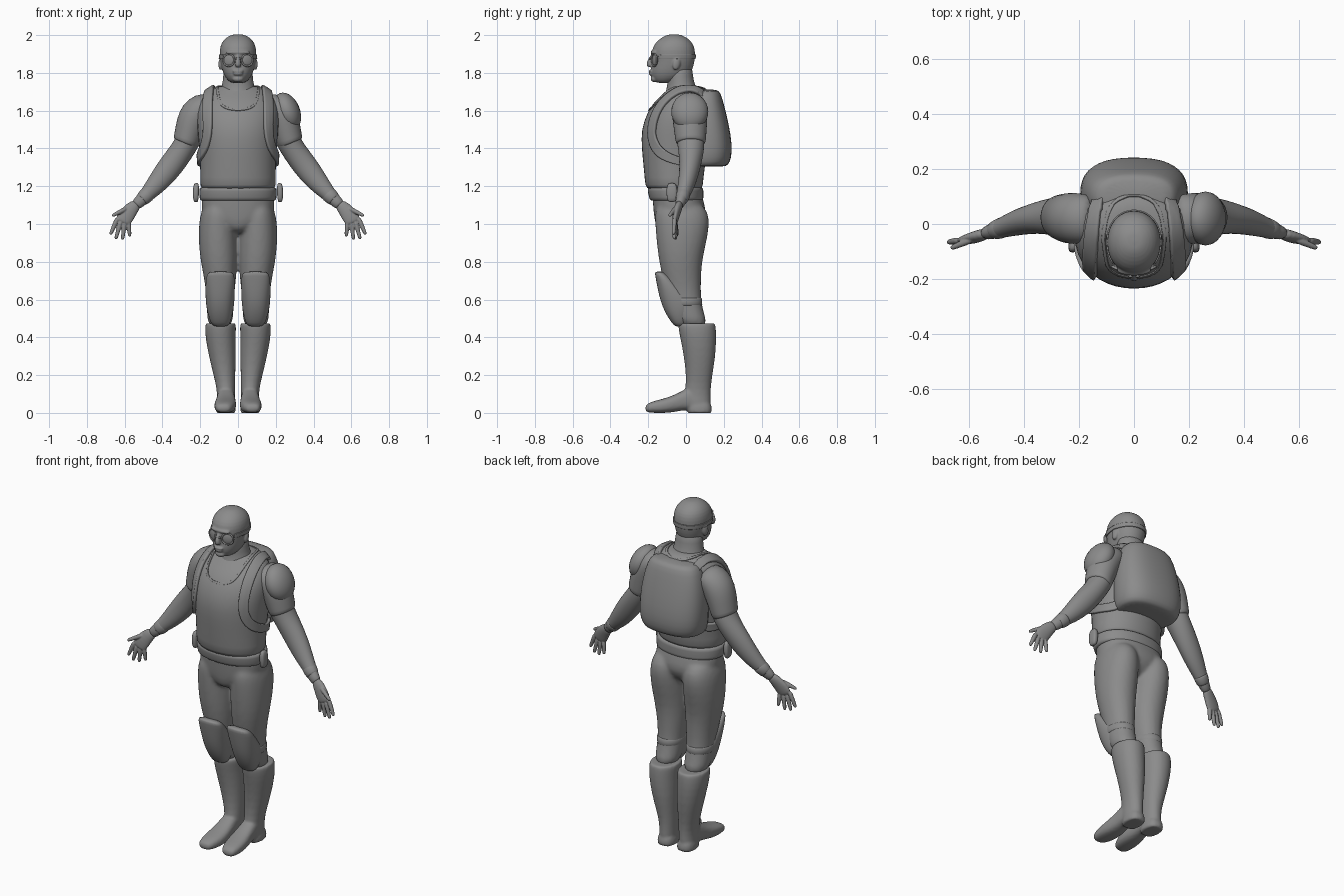
import bpy, bmesh
from math import sin, cos, pi, radians
from mathutils import Vector as V

grey = bpy.data.materials.new("dark_grey")
grey.diffuse_color = (.26, .26, .26, 1)


def ring(c, u, v, a, b, e=2.3, n=20):
    # superellipse cross-section
    f = lambda t: (1 if t > 0 else -1) * abs(t) ** (2 / e)
    return [V(c) + V(u) * a * f(cos(2 * pi * i / n + .01)) + V(v) * b * f(sin(2 * pi * i / n + .01))
            for i in range(n)]


def finish(name, bm, mirror, sub):
    bmesh.ops.recalc_face_normals(bm, faces=bm.faces[:])
    for f in bm.faces:
        f.smooth = True
    me = bpy.data.meshes.new(name)
    bm.to_mesh(me)
    bm.free()
    ob = bpy.data.objects.new(name, me)
    bpy.context.collection.objects.link(ob)
    if mirror:
        ob.modifiers.new("mirror", 'MIRROR').use_mirror_merge = False
    m = ob.modifiers.new("smooth", 'SUBSURF')
    m.levels = m.render_levels = sub
    return ob


def loft(name, rings, mirror=False, sub=1):
    bm = bmesh.new()
    rs = [[bm.verts.new(p) for p in r] for r in rings]
    n = len(rs[0])
    for a, b in zip(rs, rs[1:]):
        for i in range(n):
            bm.faces.new((a[i], a[(i + 1) % n], b[(i + 1) % n], b[i]))
    bm.faces.new(rs[0])
    bm.faces.new(rs[-1])
    return finish(name, bm, mirror, sub)


def column(name, secs, mirror=False, e=2.3):
    # sections: z, centre x, half width, front y, back y
    return loft(name, [ring((cx, (y0 + y1) / 2, z), (1, 0, 0), (0, 1, 0), hx, (y1 - y0) / 2, e)
                       for z, cx, hx, y0, y1 in secs], mirror)


def tube(name, pts, mirror=True, n=16):
    # points: x, y, z, in-plane radius, depth radius
    ps = [V(p[:3]) for p in pts]
    rings = []
    for i, p in enumerate(pts):
        t = (ps[min(i + 1, len(ps) - 1)] - ps[max(i - 1, 0)]).normalized()
        u = t.cross(V((0, 1, 0))).normalized()
        rings.append(ring(ps[i], u, t.cross(u), p[3], p[4], 2, n))
    return loft(name, rings, mirror)


def ribbon(name, pts, centre, w, target, closed=False, mirror=False, thick=.016):
    # flat band laid on the surface of the target
    ps, n = [V(p) for p in pts], len(pts)
    bm = bmesh.new()
    rows = []
    for i, p in enumerate(ps):
        a, b = (ps[i - 1], ps[(i + 1) % n]) if closed else (ps[max(i - 1, 0)], ps[min(i + 1, n - 1)])
        d = (b - a).cross(p - V(centre)).normalized() * w / 2
        rows.append([bm.verts.new(p + d * k) for k in (-1, 0, 1)])
    for i in range(n if closed else n - 1):
        a, b = rows[i], rows[(i + 1) % n]
        for k in (0, 1):
            bm.faces.new((a[k], a[k + 1], b[k + 1], b[k]))
    ob = finish(name, bm, mirror, 2)
    m = ob.modifiers.new("wrap", 'SHRINKWRAP')
    m.target, m.wrap_mode, m.offset = target, 'ABOVE_SURFACE', thick / 3
    m = ob.modifiers.new("thick", 'SOLIDIFY')
    m.thickness, m.offset = thick, 0


def ball(name, loc, scale, rot=(0, 0, 0)):
    bpy.ops.mesh.primitive_uv_sphere_add(segments=24, ring_count=14, radius=1, location=loc,
                                         rotation=[radians(r) for r in rot])
    ob = bpy.context.object
    ob.name, ob.scale = name, scale
    bpy.ops.object.shade_smooth()
    return ob


def fuse(main, others, voxel, steps):
    # melt several parts into one smooth skin
    bpy.ops.object.select_all(action='DESELECT')
    for o in [main] + others:
        o.select_set(True)
    bpy.context.view_layer.objects.active = main
    bpy.ops.object.join()
    m = main.modifiers.new("melt", 'REMESH')
    m.mode, m.voxel_size, m.use_smooth_shade = 'VOXEL', voxel, True
    m = main.modifiers.new("soften", 'SMOOTH')
    m.factor, m.iterations = .5, steps
    return main


# Vest, neck and head
torso = column("vest", [
    (1.185, 0, .196, -.205, .085), (1.19, 0, .203, -.217, .09), (1.3, 0, .202, -.226, .1),
    (1.4, 0, .208, -.237, .12), (1.5, 0, .217, -.24, .13), (1.59, 0, .222, -.208, .13),
    (1.65, 0, .207, -.168, .13), (1.69, 0, .18, -.122, .12), (1.72, 0, .137, -.09, .1),
    (1.735, 0, .09, -.08, .07)], e=2.08)
column("neck", [(1.6, 0, .12, -.15, .09), (1.68, 0, .102, -.115, .075), (1.73, 0, .086, -.098, .05),
                (1.78, 0, .078, -.1, .036), (1.85, 0, .078, -.1, .036)], e=2)
head = column("head", [
    (1.745, 0, .03, -.15, -.08), (1.757, 0, .052, -.17, -.04), (1.785, 0, .074, -.185, .02),
    (1.82, 0, .086, -.187, .037), (1.86, 0, .094, -.179, .047), (1.9, 0, .1, -.185, .051),
    (1.94, 0, .096, -.177, .046), (1.97, 0, .081, -.153, .027), (1.992, 0, .056, -.122, -.004),
    (2.005, 0, .026, -.09, -.035)], e=2.1)
face = [tube("nose", [(0, -.172, 1.9, .01, .01), (0, -.187, 1.87, .012, .014), (0, -.195, 1.845, .017, .02),
                      (0, -.186, 1.832, .017, .014)], False),
        ball("upper_lip", (0, -.183, 1.809), (.03, .015, .008)),
        ball("lower_lip", (0, -.182, 1.795), (.026, .015, .009)),
        ball("chin", (0, -.165, 1.768), (.03, .023, .018)),
        ball("brow", (0, -.168, 1.908), (.065, .02, .012))]
face += [ball("ear", (s * .091, -.05, 1.848), (.012, .021, .034), (-12, 0, s * 15)) for s in (-1, 1)]
fuse(head, face, .005, 3)

# Goggles
for s in (-1, 1):
    bpy.ops.mesh.primitive_torus_add(major_radius=.032, minor_radius=.005, major_segments=28, minor_segments=8,
                                     location=(s * .049, -.168, 1.868), rotation=(pi / 2, 0, s * .4))
    bpy.context.object.name = "goggle_rim"
    bpy.ops.object.shade_smooth()
    ball("goggle_lens", (s * .049, -.164, 1.868), (.032, .01, .032), (0, 0, s * 23))
ball("goggle_bridge", (0, -.19, 1.875), (.022, .006, .006))
ribbon("goggle_strap", [(.1 * cos(t), -.065 + .115 * sin(t), 1.885) for t in
                        [radians(-42 + 264 * i / 24) for i in range(25)]], (0, -.065, 1.885), .024, head, thick=.006)

# Collar, backpack and straps
ribbon("collar", [(.105, 0, 1.72), (.105, -.07, 1.7), (.1, -.13, 1.655), (.083, -.175, 1.612), (0, -.2, 1.598),
                  (-.083, -.175, 1.612), (-.1, -.13, 1.655), (-.105, -.07, 1.7), (-.105, 0, 1.72),
                  (-.08, .08, 1.71), (0, .1, 1.7), (.08, .08, 1.71)], (0, -.03, 1.5), .012, torso, True, thick=.006)
column("backpack", [
    (1.303, 0, .16, -.01, .2), (1.31, 0, .178, -.02, .225), (1.35, 0, .194, -.02, .242),
    (1.42, 0, .2, -.02, .246), (1.53, 0, .196, -.02, .228), (1.63, 0, .178, 0, .203),
    (1.695, 0, .152, .02, .184), (1.714, 0, .125, .05, .165)], e=2.5)
ribbon("pack_strap", [(.145, .15, 1.67), (.15, .1, 1.72), (.155, .03, 1.74), (.158, -.05, 1.715),
                      (.158, -.125, 1.65), (.16, -.18, 1.55), (.165, -.19, 1.46), (.185, -.15, 1.385),
                      (.203, -.07, 1.34), (.206, .02, 1.32), (.19, .09, 1.33)],
       (0, -.03, 1.5), .055, torso, mirror=True, thick=.02)

# Trousers, belt and pouches
pelvis = column("trousers", [(1.2, 0, .19, -.185, .08), (1.13, 0, .193, -.178, .09), (1.07, 0, .198, -.174, .11),
                             (1.02, 0, .17, -.168, .1), (.98, 0, .085, -.158, .07), (.95, 0, .04, -.13, .03)], True)
leg = column("leg", [(1.12, .105, .07, -.15, .08), (1.06, .106, .092, -.168, .12), (1.0, .107, .102, -.165, .127),
                     (.9, .106, .104, -.157, .109), (.8, .101, .098, -.144, .085), (.7, .094, .084, -.122, .08),
                     (.62, .094, .074, -.097, .08), (.55, .094, .071, -.077, .087), (.44, .095, .07, -.032, .13)],
             True, 2.1)
fuse(pelvis, [leg], .011, 6)
column("belt", [(1.122, 0, .198, -.185, .088), (1.125, 0, .205, -.193, .094), (1.158, 0, .208, -.202, .094),
                (1.192, 0, .207, -.207, .094), (1.195, 0, .2, -.198, .088)], e=2.15)
column("belt_pouch", [(1.115, .222, .008, -.09, -.06), (1.13, .224, .016, -.103, -.047),
                      (1.2, .222, .017, -.105, -.045), (1.218, .22, .009, -.09, -.06)], True, 3)

# Knee pads and boots
column("knee_band", [(.565, .095, .07, -.09, .083), (.568, .095, .075, -.095, .089), (.61, .095, .076, -.1, .086),
                     (.613, .095, .071, -.095, .08)], True, 2.1)
column("knee_pad", [(.455, .092, .035, -.055, 0), (.475, .092, .052, -.075, .01), (.52, .094, .066, -.105, .035),
                    (.57, .095, .075, -.128, .05), (.62, .095, .078, -.143, .02), (.68, .094, .079, -.155, -.04),
                    (.73, .093, .074, -.164, -.09), (.75, .092, .063, -.166, -.125)], True)
boot = column("boot", [
    (.474, .092, .068, -.028, .142), (.476, .092, .08, -.041, .155), (.455, .092, .083, -.043, .159),
    (.4, .093, .081, -.032, .162), (.3, .083, .072, -.012, .157), (.2, .072, .058, 0, .14),
    (.12, .063, .048, -.004, .13), (.06, .064, .048, -.02, .132), (.02, .065, .048, 0, .132)], True, 2.1)
foot = loft("foot", [ring((cx, y, (z0 + z1) / 2), (1, 0, 0), (0, 0, 1), hx, (z1 - z0) / 2, 2.6) for y, cx, hx, z0, z1 in
                     [(-.216, .078, .025, .01, .035), (-.203, .076, .042, .002, .052), (-.16, .071, .055, -.001, .066),
                      (-.1, .067, .06, -.001, .08), (-.04, .064, .052, .008, .105), (.01, .064, .047, .018, .135),
                      (.06, .064, .046, .004, .14)]], True)
heel = column("heel", [(-.002, .064, .046, .01, .132), (0, .064, .052, .005, .138), (.035, .064, .051, .005, .138),
                       (.06, .064, .046, .008, .128)], True, 2.5)
fuse(boot, [foot, heel], .008, 3)

# Arms, sleeves and wrist bands
tube("arm", [(.23, .02, 1.52, .07, .08), (.265, .025, 1.44, .066, .075), (.298, .028, 1.385, .065, .069),
             (.355, .022, 1.308, .068, .057), (.415, .008, 1.23, .06, .049), (.475, -.012, 1.162, .042, .038),
             (.525, -.03, 1.115, .031, .027), (.545, -.036, 1.095, .03, .022)])
tube("sleeve", [(.14, .02, 1.635, .06, .08), (.185, .02, 1.622, .078, .092), (.222, .02, 1.585, .09, .096),
                (.247, .022, 1.53, .083, .092), (.263, .024, 1.47, .076, .085), (.276, .025, 1.43, .072, .081),
                (.279, .025, 1.424, .064, .073)])
tube("wrist_band", [(.474, -.011, 1.163, .038, .034), (.476, -.012, 1.161, .044, .04),
                    (.51, -.025, 1.128, .038, .034), (.512, -.026, 1.126, .032, .028)])
ball("shoulder_pad", (.26, .02, 1.595), (.068, .098, .105), (0, -22, 0))

# Hands
palm = tube("hand", [(.53, -.032, 1.11, .028, .02), (.56, -.042, 1.085, .037, .022), (.588, -.052, 1.05, .045, .02),
                     (.608, -.058, 1.018, .044, .016), (.613, -.06, 1.006, .034, .011)])
fingers = []
for name, a, b in [("index_finger", (.637, -.06, 1.035), (.676, -.066, .943)),
                   ("middle_finger", (.619, -.06, 1.02), (.648, -.062, .918)),
                   ("ring_finger", (.599, -.058, 1.015), (.612, -.055, .916)),
                   ("little_finger", (.58, -.056, 1.015), (.573, -.048, .933)),
                   ("thumb", (.585, -.055, 1.085), (.667, -.088, 1.043))]:
    fingers.append(tube(name, [(*V(a).lerp(V(b), t), r, r) for t, r in
                               [(0, .0125), (.35, .013), (.6, .0115), (.88, .0105), (1, .007)]], n=10))
fuse(palm, fingers, .0035, 2)

for ob in bpy.data.objects:
    ob.data.materials.clear()
    ob.data.materials.append(grey)
